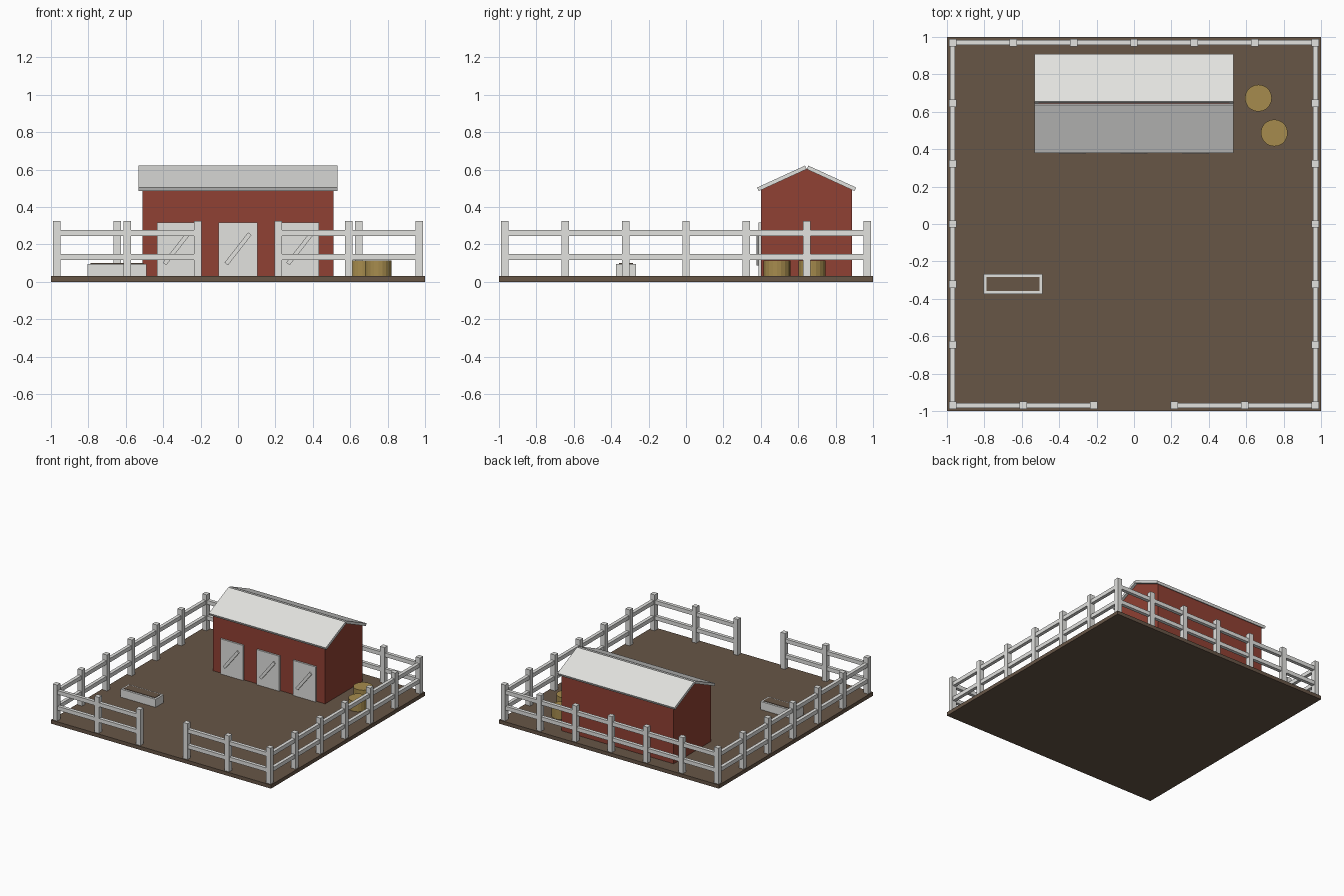
import bpy, bmesh
from math import atan2, hypot
from mathutils import Matrix, Vector

cube = bpy.data.objects.get("Cube")
if cube:
    bpy.data.objects.remove(cube, do_unlink=True)


def material(name, rgb):
    m = bpy.data.materials.new(name)
    m.use_nodes = True
    m.diffuse_color = (*rgb, 1)
    m.node_tree.nodes["Principled BSDF"].inputs["Base Color"].default_value = (*rgb, 1)
    return m


earth = material("brown_earth", (0.135, 0.092, 0.062))
red = material("barn_red", (0.28, 0.052, 0.033))
white = material("white_paint", (0.76, 0.76, 0.74))
straw = material("straw", (0.38, 0.26, 0.075))


def finish(name, bm, mat):
    bmesh.ops.recalc_face_normals(bm, faces=bm.faces)
    mesh = bpy.data.meshes.new(name)
    bm.to_mesh(mesh)
    bm.free()
    mesh.materials.append(mat)
    obj = bpy.data.objects.new(name, mesh)
    bpy.context.collection.objects.link(obj)
    return obj


def add_box(bm, lo, hi):
    lo, hi = Vector(lo), Vector(hi)
    m = Matrix.Translation((lo + hi) / 2) @ Matrix.Diagonal((*(hi - lo), 1))
    bmesh.ops.create_cube(bm, size=1, matrix=m)


def box(name, lo, hi, mat):
    bm = bmesh.new()
    add_box(bm, lo, hi)
    return finish(name, bm, mat)


def extrude_x(name, profile, x0, x1, mat):
    """Extrude a (y, z) outline along x."""
    bm = bmesh.new()
    face = bm.faces.new([bm.verts.new((x0, y, z)) for y, z in profile])
    new = bmesh.ops.extrude_face_region(bm, geom=[face])["geom"]
    verts = [v for v in new if isinstance(v, bmesh.types.BMVert)]
    bmesh.ops.translate(bm, verts=verts, vec=(x1 - x0, 0, 0))
    return finish(name, bm, mat)


# Ground slab
TOP = 0.03
box("ground", (-1, -1, 0), (1, 1, TOP), earth)

# Fence: posts evenly spaced along a line, with two rails through them
EDGE, POST, RAIL = 0.97, 0.02, 0.014


def fence(name, start, end, bays):
    a, b = Vector(start), Vector(end)
    bm = bmesh.new()
    for i in range(bays + 1):
        p = a.lerp(b, i / bays)
        add_box(bm, (p.x - POST, p.y - POST, TOP), (p.x + POST, p.y + POST, 0.325))
    for z in (0.133, 0.262):
        add_box(bm, (a.x - RAIL, a.y - RAIL, z - 0.016), (b.x + RAIL, b.y + RAIL, z + 0.016))
    finish(name, bm, white)


fence("fence_back", (-EDGE, EDGE), (EDGE, EDGE), 6)
fence("fence_right", (-EDGE, -EDGE), (-EDGE, EDGE), 6)
fence("fence_left", (EDGE, -EDGE), (EDGE, EDGE), 6)
fence("fence_front_right", (-EDGE, -EDGE), (-0.215, -EDGE), 2)
fence("fence_front_left", (0.215, -EDGE), (EDGE, -EDGE), 2)

# Barn walls with gable ends
MID, PEAK, EAVE = 0.645, 0.602, 0.485
extrude_x("barn_walls", [(0.402, TOP), (0.888, TOP), (0.888, 0.494),
                         (MID, PEAK + 0.003), (0.402, 0.494)], -0.51, 0.51, red)

# Roof slabs, square-ended so they leave a notch along the ridge
for name, side in (("roof_front", -1), ("roof_back", 1)):
    run, drop = 0.256, PEAK - EAVE
    length = hypot(run, drop)
    out = Vector((side * drop, run)) / length * 0.021
    low = Vector((MID + side * run, EAVE))
    ridge = Vector((MID, PEAK))
    extrude_x(name, [ridge, low, low + out, ridge + out], -0.532, 0.532, white)

# Doors with a diagonal brace
for name, x in (("right", -0.33), ("middle", 0), ("left", 0.33)):
    box("door_" + name, (x - 0.103, 0.388, TOP), (x + 0.103, 0.41, 0.318), white)
    bm = bmesh.new()
    m = (Matrix.Translation((x, 0.384, 0.176))
         @ Matrix.Rotation(-atan2(0.16, 0.125), 4, 'Y')
         @ Matrix.Diagonal((0.205, 0.014, 0.023, 1)))
    bmesh.ops.create_cube(bm, size=1, matrix=m)
    finish("door_brace_" + name, bm, white)

# Feeding trough: open frame around a brown filling
X0, X1, Y0, Y1, W = -0.805, -0.488, -0.373, -0.268, 0.016
bm = bmesh.new()
for y in (Y0, Y1 - W):
    add_box(bm, (X0, y, TOP), (X1, y + W, 0.096))
for x in (X0, X1 - W):
    add_box(bm, (x, Y0 + W, TOP), (x + W, Y1 - W, 0.096))
finish("trough", bm, white)
box("trough_filling", (X0 + W, Y0 + W, TOP), (X1 - W, Y1 - W, 0.1), earth)

# Round hay bales standing on end
for name, x, y in (("hay_bale_back", 0.665, 0.673), ("hay_bale_front", 0.75, 0.487)):
    bm = bmesh.new()
    bmesh.ops.create_cone(bm, cap_ends=True, segments=20, radius1=0.072, radius2=0.072,
                          depth=0.11, matrix=Matrix.Translation((x, y, 0.058)))
    finish(name, bm, straw)
